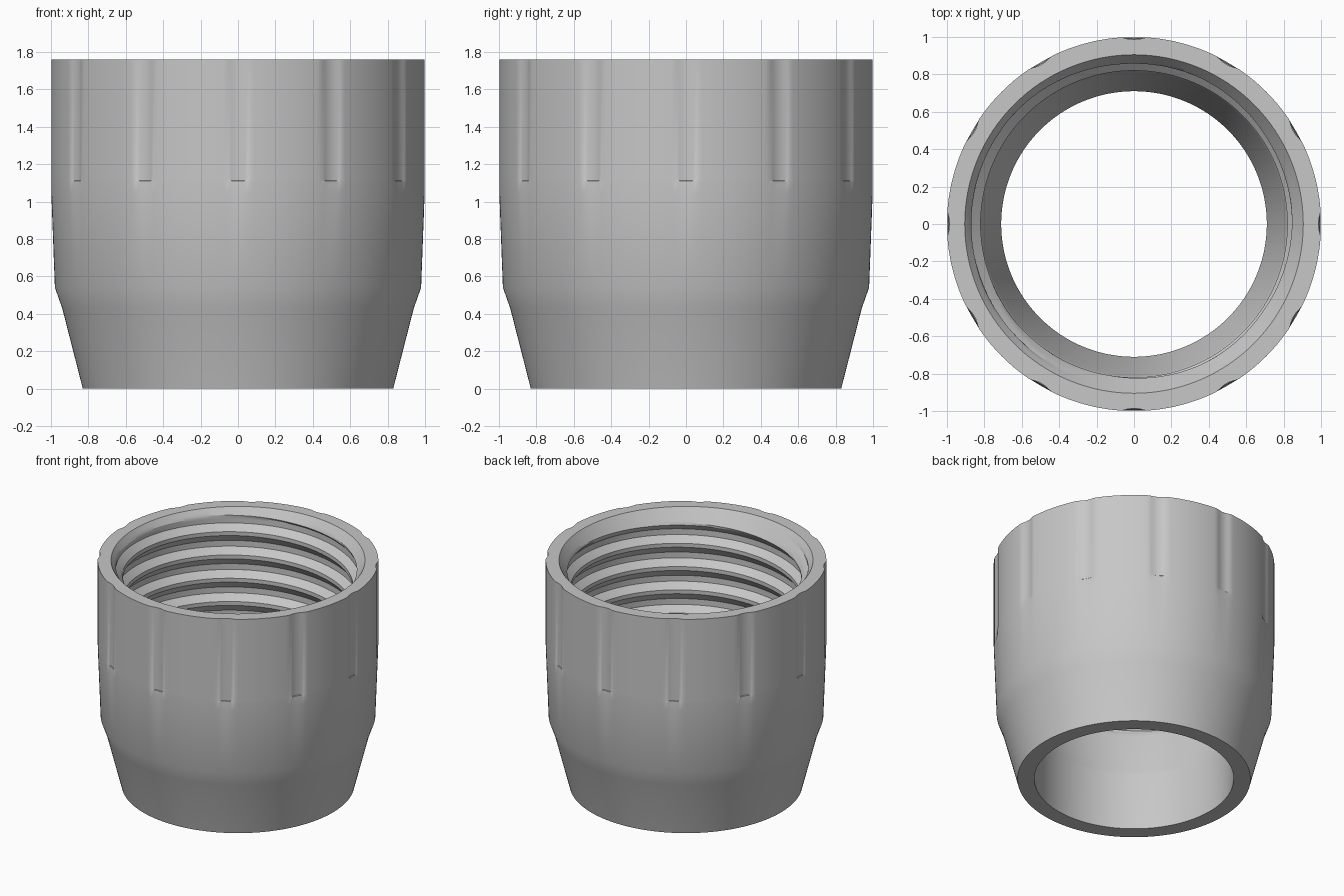
import bpy, bmesh, math

cube = bpy.data.objects.get("Cube")
if cube:
    bpy.data.objects.remove(cube, do_unlink=True)

SEGMENTS = 360
HEIGHT = 1.76
PITCH = 0.183
ROOT, CREST = 0.87, 0.82
THREAD_BOTTOM = 0.85
STEPS = 12                      # profile points per thread turn
GROOVE_HALF, GROOVE_DEPTH = 0.062, 0.014

# Outer wall: radius, height, share of the groove depth
OUTER = [(0.83, 0, 0), (0.94, 0.43, 0), (0.979, 0.54, 0), (0.998, 1.045, 0),
         (1, 1.11, 0.7), (1, 1.113, 1), (1, HEIGHT, 1)]

# Plain bore below the thread: radius, height
BORE = [(0.812, 0.82), (0.715, 0.47), (0.71, 0.44), (0.71, 0)]


def groove(angle):
    """Depth of the twelve scooped grip grooves at an angle."""
    step = math.pi / 6
    off = (angle + step / 2) % step - step / 2
    return GROOVE_DEPTH * max(0, 1 - (off / GROOVE_HALF) ** 2)


def thread_radius(t):
    """Trapezoid thread over one turn, t running upward from 0 to 1."""
    if t < 0.33:                                  # lower flank
        return ROOT - (ROOT - CREST) * t / 0.33
    if t < 0.5:                                   # crest
        return CREST
    if t < 0.75:                                  # upper flank
        return CREST + (ROOT - CREST) * (t - 0.5) / 0.25
    return ROOT


def inner_wall(angle):
    """Threaded bore, top to bottom, following the helix."""
    points = []
    start = 0.53 + PITCH * angle / math.tau
    for i in range(7 * STEPS, -1, -1):
        z = min(max(start + PITCH * i / STEPS, THREAD_BOTTOM), HEIGHT)
        t = ((z - start) / PITCH) % 1
        r = thread_radius(t)
        r = min(r, CREST + 0.7 * (z - THREAD_BOTTOM))      # runout at the bottom
        r = max(r, 0.905 - 0.7 * (HEIGHT - z))             # lead-in chamfer
        points.append((r, z))
    return points + BORE


# Revolve the closed section
bm = bmesh.new()
columns = []
for s in range(SEGMENTS + 1):
    a = math.tau * s / SEGMENTS
    section = [(r - share * groove(a), z) for r, z, share in OUTER] + inner_wall(a)
    columns.append([bm.verts.new((r * math.cos(a), r * math.sin(a), z))
                    for r, z in section])
for left, right in zip(columns, columns[1:]):
    for k in range(len(left)):
        n = (k + 1) % len(left)
        bm.faces.new((left[k], right[k], right[n], left[n]))
bmesh.ops.remove_doubles(bm, verts=bm.verts, dist=0.00002)
bmesh.ops.recalc_face_normals(bm, faces=bm.faces)

mesh = bpy.data.meshes.new("threaded_collar")
bm.to_mesh(mesh)
bm.free()
collar = bpy.data.objects.new("threaded_collar", mesh)
bpy.context.collection.objects.link(collar)

# Plain grey
grey = bpy.data.materials.new("light_grey")
grey.use_nodes = True
colour = (0.57, 0.57, 0.57, 1)
grey.diffuse_color = colour
grey.node_tree.nodes["Principled BSDF"].inputs["Base Color"].default_value = colour
mesh.materials.append(grey)

bpy.context.view_layer.objects.active = collar
collar.select_set(True)
bpy.ops.object.shade_smooth_by_angle(angle=math.radians(25))
